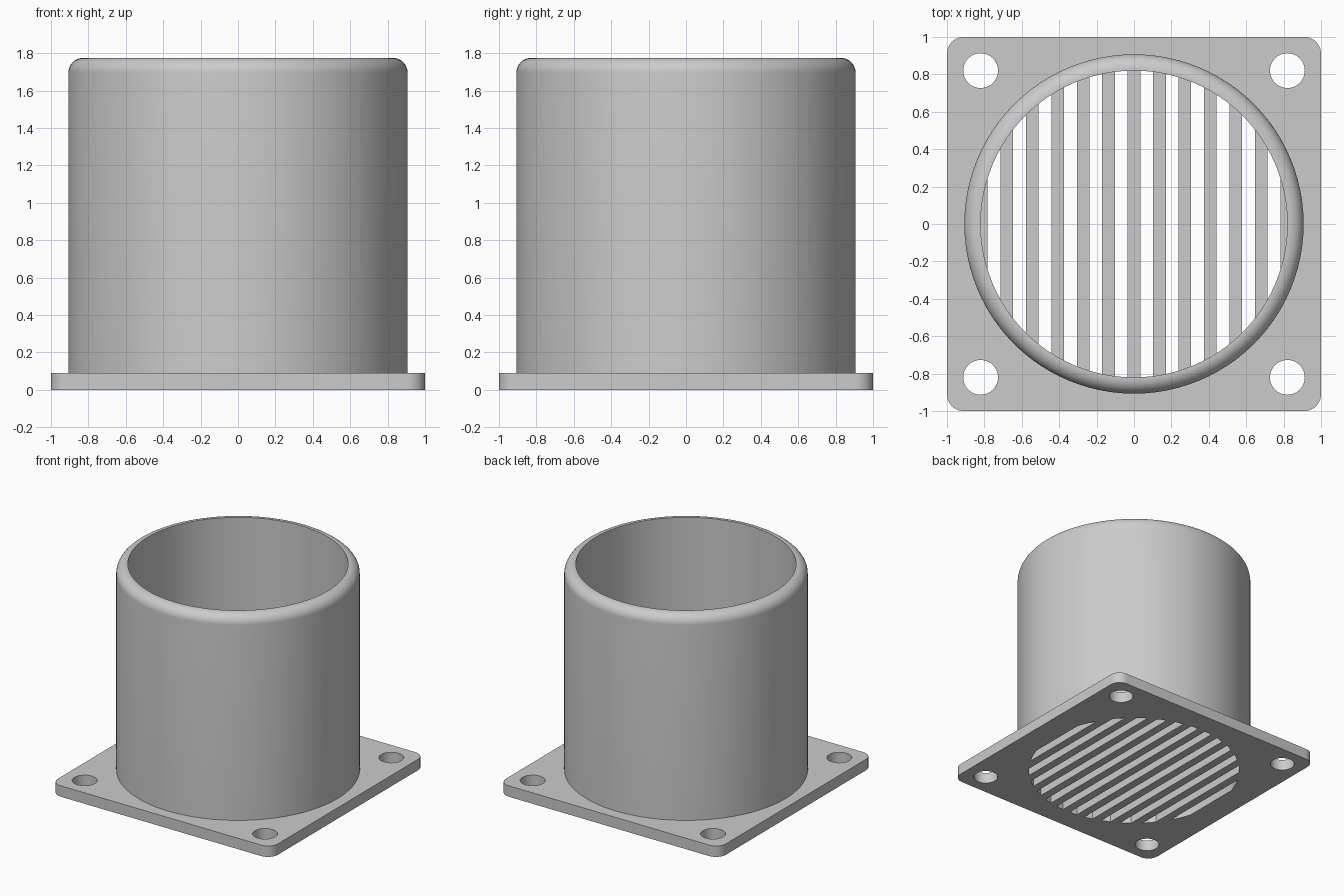
import bpy, bmesh
from math import sin, cos, pi, radians, asin
from mathutils import Vector

cube = bpy.data.objects.get("Cube")
if cube:
    bpy.data.objects.remove(cube, do_unlink=True)

GREY = (0.6, 0.6, 0.6, 1)
grey = bpy.data.materials.new("plain_grey")
grey.diffuse_color = GREY
grey.use_nodes = True
grey.node_tree.nodes["Principled BSDF"].inputs["Base Color"].default_value = GREY

PLATE_TOP, TOP = 0.09, 1.775
OUTER, BORE = 0.907, 0.82
PITCH = 0.136            # grille bar spacing, bars and slots equally wide


def arc(cx, cy, r, a0, a1, n):
    return [(cx + r * cos(a0 + (a1 - a0) * i / n),
             cy + r * sin(a0 + (a1 - a0) * i / n)) for i in range(n + 1)]


def finish(obj):
    obj.data.materials.clear()
    obj.data.materials.append(grey)
    bpy.ops.object.select_all(action='DESELECT')
    obj.select_set(True)
    bpy.context.view_layer.objects.active = obj
    bpy.ops.object.shade_smooth_by_angle(angle=radians(30))


# Outline of the square flange with rounded corners
rad = 0.09
c = 1 - rad
loops = [[p for k, (sx, sy) in enumerate([(1, 1), (-1, 1), (-1, -1), (1, -1)])
          for p in arc(sx * c, sy * c, rad, k * pi / 2, (k + 1) * pi / 2, 10)]]

# Four screw holes
for sx in (-1, 1):
    for sy in (-1, 1):
        loops.append(arc(sx * 0.82, sy * 0.82, 0.093, 0, 2 * pi, 40)[:-1])

# Grille slots, with ends following the bore
for k in range(-6, 6):
    x = (k + 0.5) * PITCH
    a0 = asin((x - PITCH / 4) / BORE)
    a1 = asin((x + PITCH / 4) / BORE)
    top = [(px, py) for py, px in arc(0, 0, BORE, a0, a1, 6)]
    loops.append(top + [(px, -py) for px, py in reversed(top)])

# Flange with its grille, as a filled and extruded outline
curve = bpy.data.curves.new("flange_grille", 'CURVE')
curve.dimensions = '2D'
curve.fill_mode = 'BOTH'
curve.extrude = PLATE_TOP / 2
for pts in loops:
    spline = curve.splines.new('POLY')
    spline.points.add(len(pts) - 1)
    for point, (x, y) in zip(spline.points, pts):
        point.co = (x, y, 0, 1)
    spline.use_cyclic_u = True
shape = bpy.data.objects.new("flange_shape", curve)
bpy.context.collection.objects.link(shape)
bpy.context.view_layer.update()
mesh = bpy.data.meshes.new_from_object(
    shape.evaluated_get(bpy.context.evaluated_depsgraph_get()))
bpy.data.objects.remove(shape, do_unlink=True)
bm = bmesh.new()
bm.from_mesh(mesh)
bmesh.ops.remove_doubles(bm, verts=bm.verts, dist=0.0005)
bmesh.ops.translate(bm, verts=bm.verts, vec=(0, 0, PLATE_TOP / 2))
bmesh.ops.recalc_face_normals(bm, faces=bm.faces)
bm.to_mesh(mesh)
bm.free()
flange = bpy.data.objects.new("flange_grille", mesh)
bpy.context.collection.objects.link(flange)
finish(flange)

# Tube with a rounded outer rim, turned from a profile
fillet = 0.08
profile = [(OUTER, PLATE_TOP)]
profile += arc(OUTER - fillet, TOP - fillet, fillet, 0, pi / 2, 10)
profile += [(BORE, TOP), (BORE, PLATE_TOP)]
bm = bmesh.new()
verts = [bm.verts.new((r, 0, z)) for r, z in profile]
edges = [bm.edges.new(pair) for pair in zip(verts, verts[1:])]
bmesh.ops.spin(bm, geom=verts + edges, cent=(0, 0, 0), axis=(0, 0, 1),
               angle=2 * pi, steps=96, use_merge=True)
bmesh.ops.remove_doubles(bm, verts=bm.verts, dist=0.0005)
bmesh.ops.recalc_face_normals(bm, faces=bm.faces)
# Turn the faces outward if the open shell came out inverted
wall = max(bm.faces, key=lambda f: f.calc_center_median().xy.length)
if wall.normal.dot(Vector((*wall.calc_center_median().xy, 0))) < 0:
    bmesh.ops.reverse_faces(bm, faces=bm.faces)
mesh = bpy.data.meshes.new("tube")
bm.to_mesh(mesh)
bm.free()
tube = bpy.data.objects.new("tube", mesh)
bpy.context.collection.objects.link(tube)
finish(tube)
